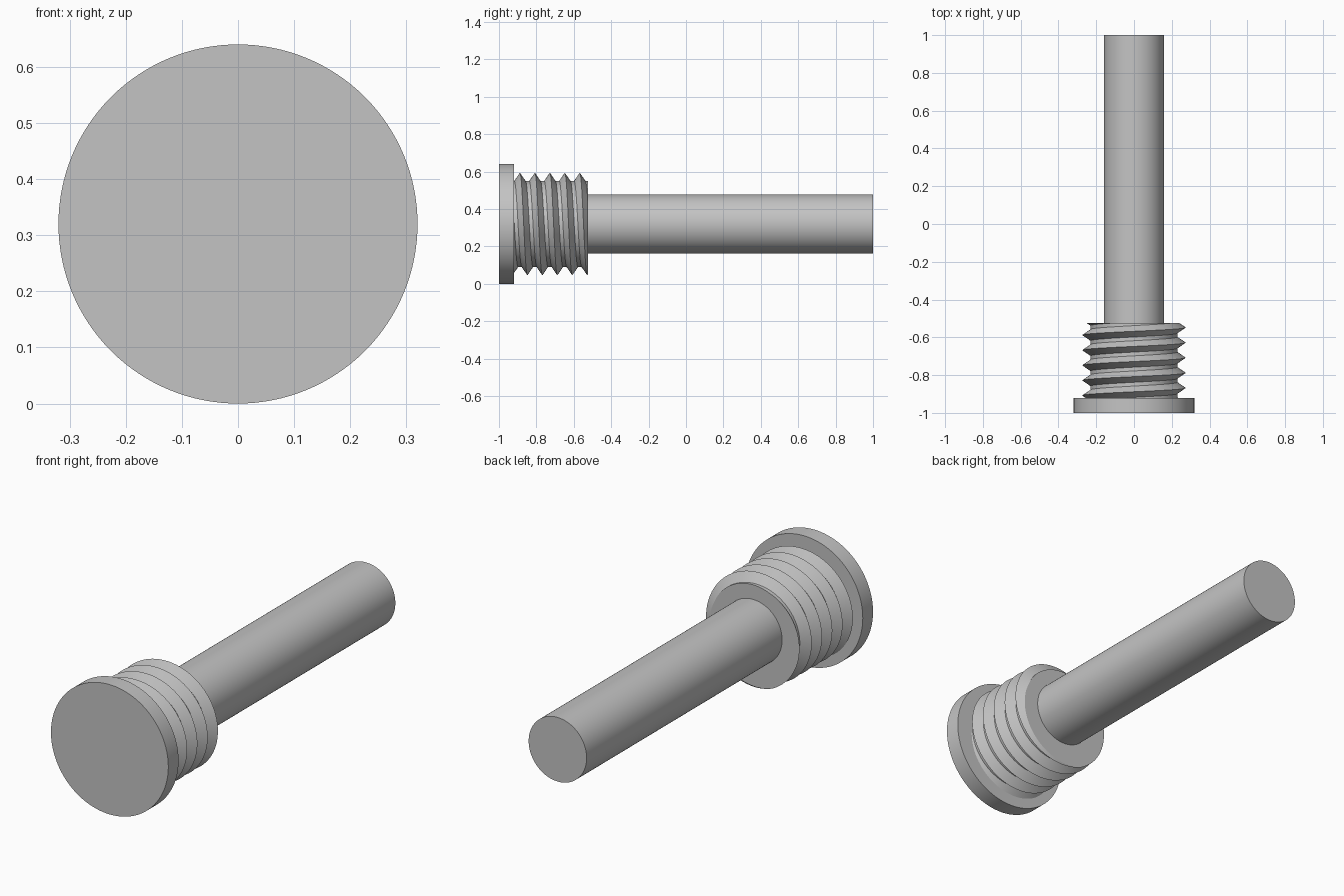
import bpy, bmesh, math
from mathutils import Vector

if "Cube" in bpy.data.objects:
    bpy.data.objects.remove(bpy.data.objects["Cube"], do_unlink=True)

AXIS_Z = 0.32
PITCH = 0.08
ROOT, CREST = 0.23, 0.274

steel = bpy.data.materials.new("plain_grey")
steel.use_nodes = True
grey = (0.55, 0.55, 0.55, 1)
steel.diffuse_color = grey
steel.node_tree.nodes["Principled BSDF"].inputs["Base Color"].default_value = grey


def finish(obj, name):
    """Name, colour and shade one part."""
    obj.name = obj.data.name = name
    obj.data.materials.append(steel)
    bpy.ops.object.select_all(action='DESELECT')
    obj.select_set(True)
    bpy.context.view_layer.objects.active = obj
    bpy.ops.object.shade_smooth_by_angle(angle=math.radians(30))


def cylinder(name, radius, y0, y1):
    bpy.ops.mesh.primitive_cylinder_add(
        vertices=128, radius=radius, depth=y1 - y0,
        location=(0, (y0 + y1) / 2, AXIS_Z), rotation=(math.pi / 2, 0, 0))
    finish(bpy.context.object, name)


def thread(name, y0, y1, crest_y, columns=128):
    """Continuous helical ridge, trimmed flat and capped at both ends."""
    profile = [(-0.03, ROOT), (0, CREST), (0.03, ROOT)]
    turns = range(-6, 3)
    bm = bmesh.new()
    grid = []
    for i in range(columns):
        t = i / columns
        a = t * math.tau
        grid.append([bm.verts.new((r * math.cos(a),
                                   crest_y + PITCH * (k - t) + dy,
                                   AXIS_Z + r * math.sin(a)))
                     for k in turns for dy, r in profile])
    # The last column joins the first one turn lower
    for i in range(columns):
        here, there = grid[i], grid[(i + 1) % columns]
        shift = len(profile) if i == columns - 1 else 0
        for j in range(shift, len(here) - 1):
            bm.faces.new((here[j], here[j + 1],
                          there[j + 1 - shift], there[j - shift]))
    for y, side in ((y0, -1), (y1, 1)):
        bmesh.ops.bisect_plane(
            bm, geom=bm.verts[:] + bm.edges[:] + bm.faces[:],
            plane_co=Vector((0, y, 0)), plane_no=Vector((0, side, 0)),
            clear_outer=True)
    rim = [e for e in bm.edges if e.is_boundary]
    bmesh.ops.holes_fill(bm, edges=rim, sides=0)
    bmesh.ops.recalc_face_normals(bm, faces=bm.faces)
    mesh = bpy.data.meshes.new(name)
    bm.to_mesh(mesh)
    bm.free()
    obj = bpy.data.objects.new(name, mesh)
    bpy.context.collection.objects.link(obj)
    finish(obj, name)


# Flat round head, threaded collar sunk into it, and long plain shaft
cylinder("head", 0.32, -1, -0.92)
thread("threaded_collar", -0.96, -0.523, -0.548)
cylinder("shaft", 0.158, -0.6, 1)
